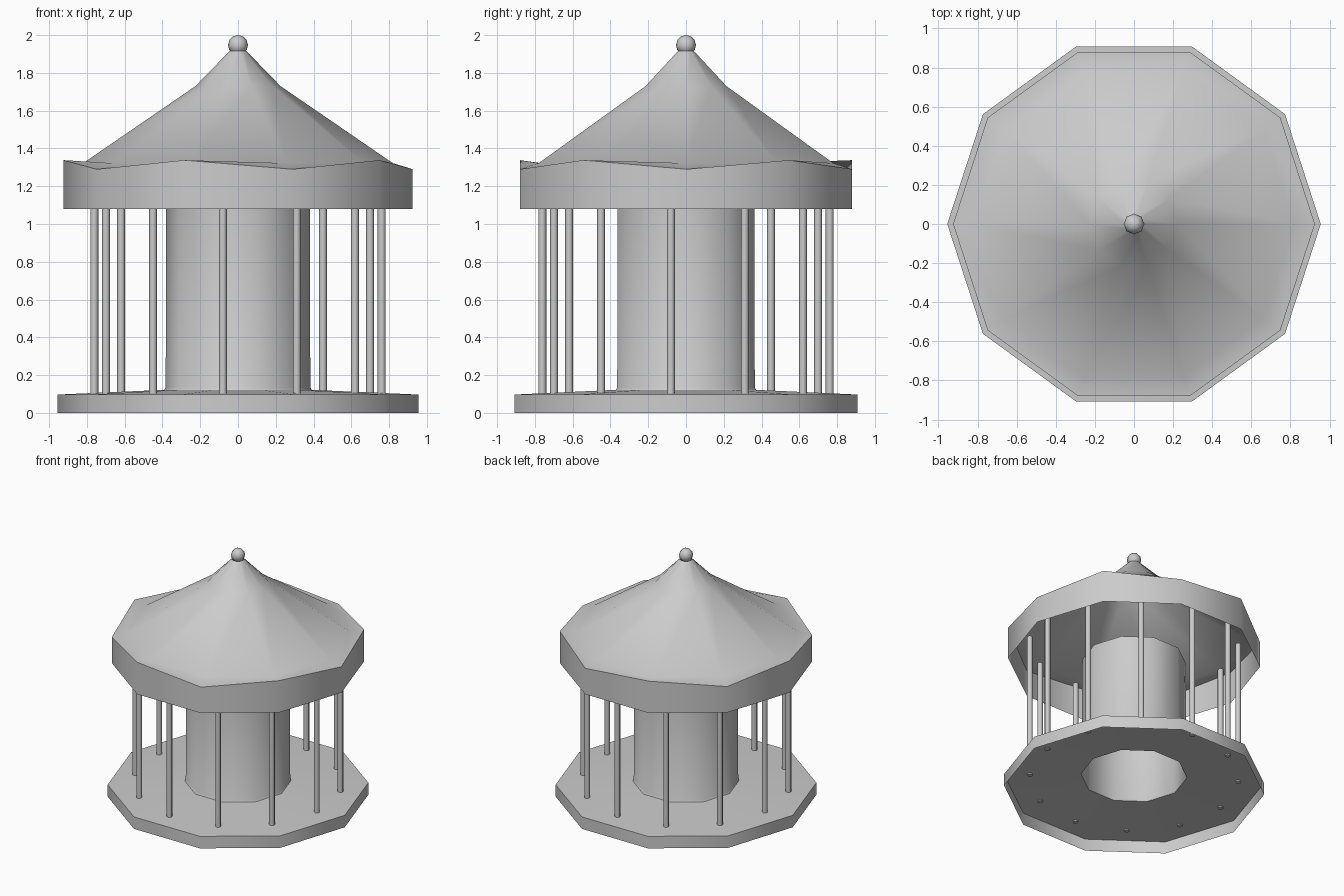
import bpy, bmesh, math

if "Cube" in bpy.data.objects:
    bpy.data.objects.remove(bpy.data.objects["Cube"])

SIDES = 10


def smooth(obj, angle=40):
    bpy.ops.object.select_all(action='DESELECT')
    obj.select_set(True)
    bpy.context.view_layer.objects.active = obj
    bpy.ops.object.shade_smooth_by_angle(angle=math.radians(angle))


def lathe(name, profile, wave=None):
    """Sweep (radius, z) points into a ten-sided open shell.
    wave maps a profile index to a height added on every odd corner."""
    wave = wave or {}
    bm = bmesh.new()
    rings = []
    for i, (r, z) in enumerate(profile):
        ring = []
        for k in range(SIDES):
            a = 2 * math.pi * k / SIDES
            dz = wave.get(i, 0) * (k % 2)
            ring.append(bm.verts.new((r * math.cos(a), r * math.sin(a), z + dz)))
        rings.append(ring)
    for lo, hi in zip(rings, rings[1:]):
        for k in range(SIDES):
            n = (k + 1) % SIDES
            bm.faces.new((lo[k], lo[n], hi[n], hi[k]))
    mesh = bpy.data.meshes.new(name)
    bm.to_mesh(mesh)
    bm.free()
    obj = bpy.data.objects.new(name, mesh)
    bpy.context.collection.objects.link(obj)
    smooth(obj)
    return obj


# platform: open-bottomed skirt with a gently rising deck
lathe("platform", [(0.955, 0), (0.955, 0.097), (0.39, 0.122)])

# hollow centre drum
lathe("centre_drum", [(0.39, 0.122), (0.383, 0.135), (0.38, 1.09)])

# canopy: straight valance with a wavy upper rim, then the tent roof
lathe("canopy", [(0.925, 1.08), (0.925, 1.29), (0.82, 1.322),
                 (0.225, 1.73), (0.045, 1.915)], wave={1: 0.048})

# ring of poles
for i in range(12):
    a = math.radians(-6 + 30 * i)
    bpy.ops.mesh.primitive_cylinder_add(
        vertices=8, radius=0.021, depth=1.17,
        location=(0.765 * math.cos(a), 0.765 * math.sin(a), 0.095 + 0.585))
    pole = bpy.context.object
    pole.name = f"pole_{i + 1}"
    smooth(pole, 50)

# ball finial
bpy.ops.mesh.primitive_uv_sphere_add(segments=8, ring_count=6, radius=0.053,
                                     location=(0, 0, 1.947))
finial = bpy.context.object
finial.name = "finial"
smooth(finial, 50)
